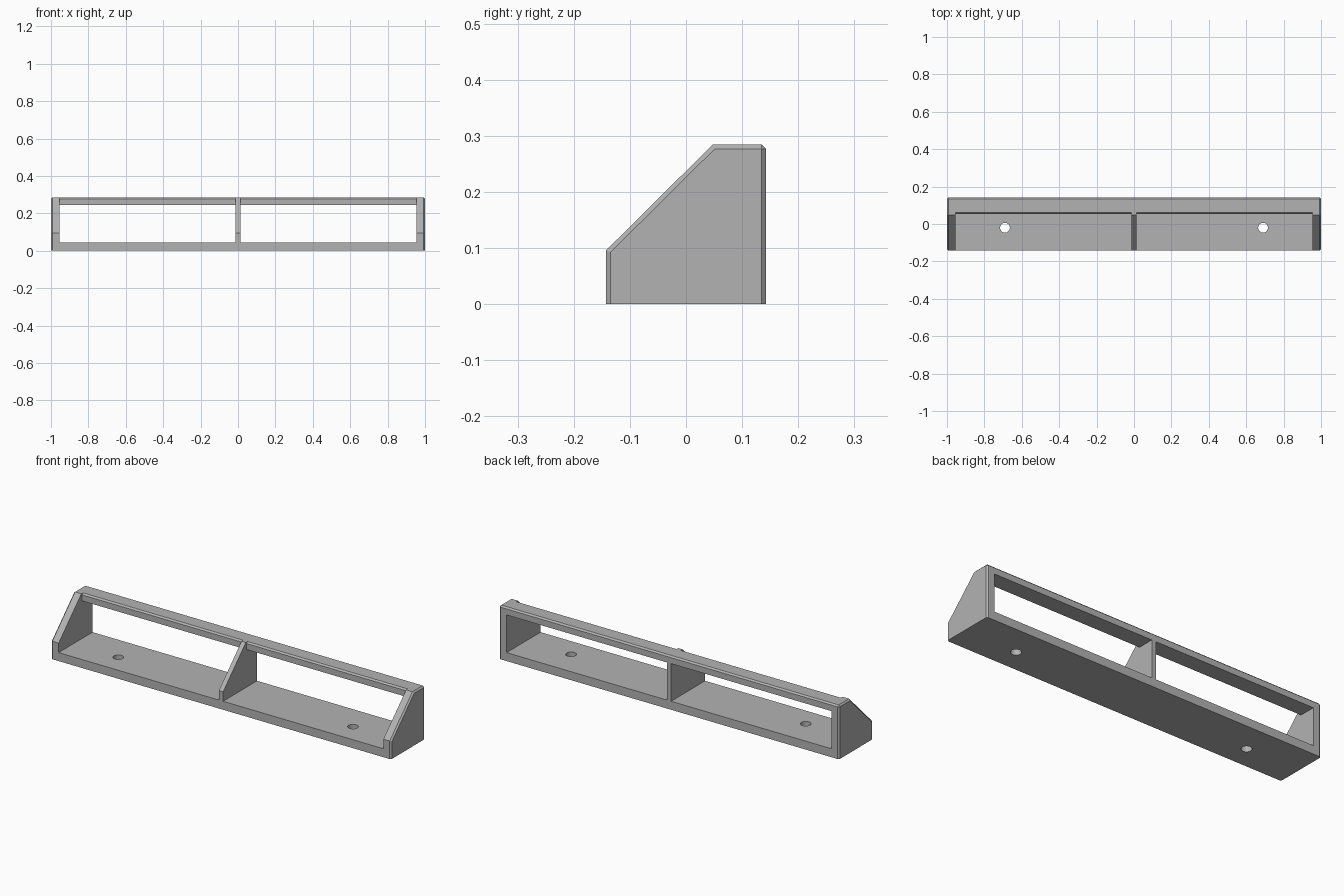
import bpy, bmesh

cube = bpy.data.objects.get("Cube")
if cube:
    bpy.data.objects.remove(cube, do_unlink=True)

grey = bpy.data.materials.new("plain grey")
grey.use_nodes = True
colour = (0.45, 0.45, 0.45, 1)
grey.diffuse_color = colour
grey.node_tree.nodes["Principled BSDF"].inputs["Base Color"].default_value = colour

HALF, DEPTH, HEIGHT = 1.0, 0.1425, 0.285
WALL, DIVIDER, CHAMFER = 0.045, 0.0125, 0.008


def add_object(name, bm):
    bmesh.ops.recalc_face_normals(bm, faces=bm.faces[:])
    mesh = bpy.data.meshes.new(name)
    bm.to_mesh(mesh)
    bm.free()
    mesh.materials.append(grey)
    obj = bpy.data.objects.new(name, mesh)
    bpy.context.collection.objects.link(obj)
    return obj


def extrude_profile(profile, x0, x1):
    """Extrude a (y, z) outline along x."""
    bm = bmesh.new()
    face = bm.faces.new([bm.verts.new((x0, y, z)) for y, z in profile])
    out = bmesh.ops.extrude_face_region(bm, geom=[face])
    moved = [v for v in out["geom"] if isinstance(v, bmesh.types.BMVert)]
    bmesh.ops.translate(bm, verts=moved, vec=(x1 - x0, 0, 0))
    return bm


# Solid shelf body with a sloping front
bm = extrude_profile([(-DEPTH, 0), (DEPTH, 0), (DEPTH, HEIGHT),
                      (0.048, HEIGHT), (-DEPTH, 0.096)], -HALF, HALF)

# Chamfer the end outlines and the top back edge, keeping the base sharp
edges = []
for e in bm.edges:
    a, b = (v.co for v in e.verts)
    on_end = abs(a.x - b.x) < 0.01
    on_base = a.z + b.z < 0.01
    top_back = min(a.y, b.y) > DEPTH - 0.01 and min(a.z, b.z) > HEIGHT - 0.01
    if (on_end and not on_base) or top_back:
        edges.append(e)
bmesh.ops.bevel(bm, geom=edges, offset=CHAMFER, segments=1, affect='EDGES')
body = add_object("shelf_body", bm)

# Open bays, leaving the base plate, the top rail, the end walls and the divider
rail = 0.054
bay = [(-0.3, WALL), (0.3, WALL), (0.3, 0.245), (rail, 0.245),
       (rail, HEIGHT - CHAMFER), (rail + 2 * CHAMFER, HEIGHT + CHAMFER),
       (-0.3, HEIGHT + CHAMFER)]
cutters = []
for side, x0, x1 in (("left", DIVIDER, HALF - WALL), ("right", WALL - HALF, -DIVIDER)):
    cutters.append(add_object(side + "_bay_cutter", extrude_profile(bay, x0, x1)))

    # Screw hole through the base of the bay
    hole = bmesh.new()
    bmesh.ops.create_cone(hole, cap_ends=True, segments=32, radius1=0.026,
                          radius2=0.026, depth=0.2)
    x = 0.69 if side == "left" else -0.69
    bmesh.ops.translate(hole, verts=hole.verts[:], vec=(x, -0.02, 0))
    cutters.append(add_object(side + "_hole_cutter", hole))

for cutter in cutters:
    cutter.hide_render = True
    cutter.display_type = 'WIRE'
    mod = body.modifiers.new(cutter.name, 'BOOLEAN')
    mod.operation = 'DIFFERENCE'
    mod.solver = 'EXACT'
    mod.object = cutter

# Bake the cuts, then drop the cutters
bpy.ops.object.select_all(action='DESELECT')
bpy.context.view_layer.objects.active = body
body.select_set(True)
for mod in list(body.modifiers):
    bpy.ops.object.modifier_apply(modifier=mod.name)
for cutter in cutters:
    bpy.data.objects.remove(cutter, do_unlink=True)
bpy.ops.object.shade_smooth_by_angle(angle=0.5)
